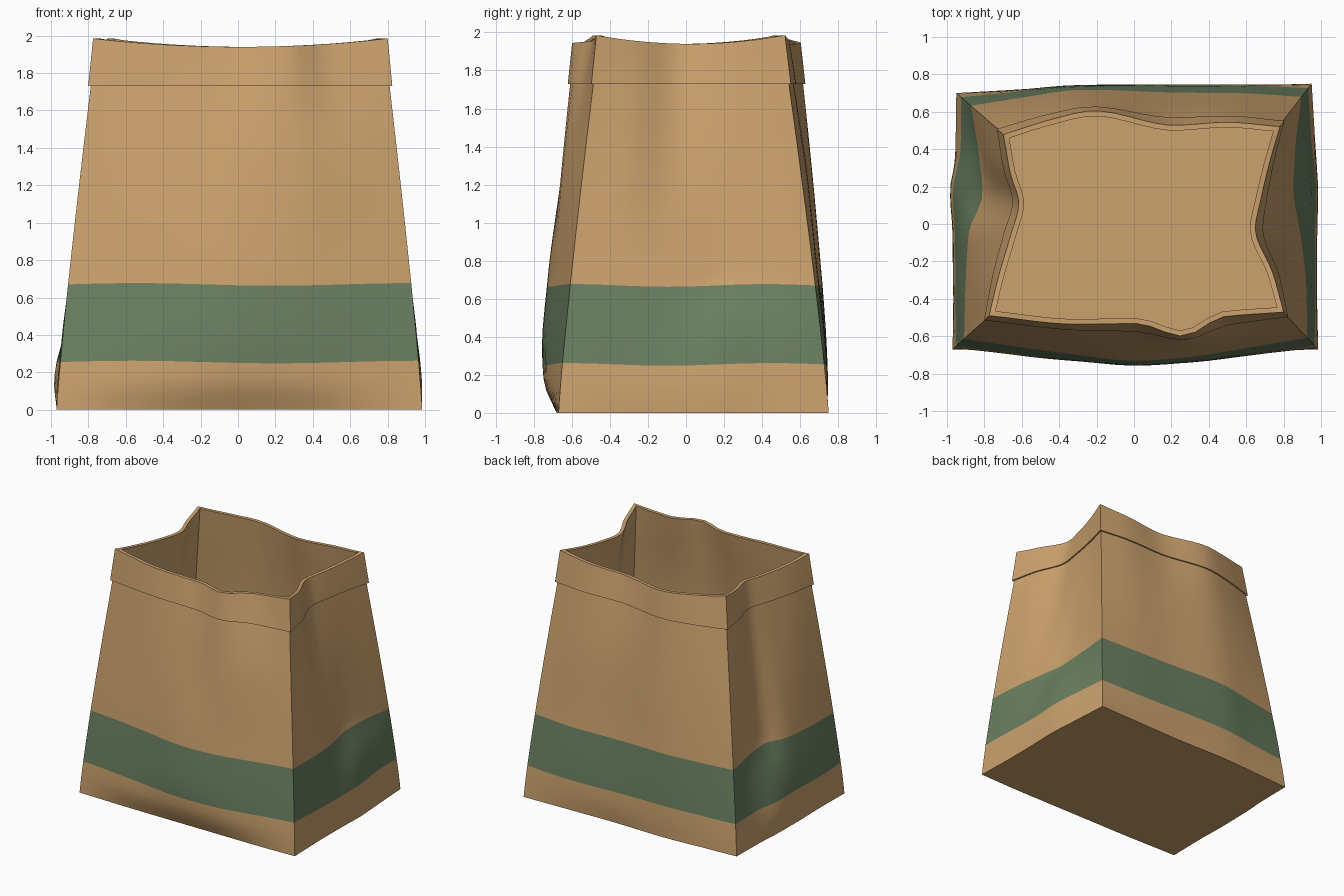
import bpy
import bmesh
import math
from mathutils import Vector

cube = bpy.data.objects.get("Cube")
if cube:
    bpy.data.objects.remove(cube)


def make_material(name, color):
    mat = bpy.data.materials.new(name)
    mat.use_nodes = True
    mat.diffuse_color = color
    bsdf = mat.node_tree.nodes["Principled BSDF"]
    bsdf.inputs["Base Color"].default_value = color
    bsdf.inputs["Roughness"].default_value = 0.9
    return mat


KRAFT = make_material("kraft_paper", (0.6, 0.36, 0.155, 1))
GREEN = make_material("green_band", (0.145, 0.215, 0.12, 1))

SEGMENTS = 20          # samples along each side
TOP = 1.95
CUFF_Z = 1.73
LEVELS = [0, 0.17, 0.45, 0.7, 1.3, TOP]

# Four corners, counter-clockwise from front at -x: foot and mouth positions
FOOT = [Vector(p) for p in ((-0.97, -0.67), (0.985, -0.67), (0.95, 0.75), (-0.95, 0.7))]
MOUTH = [Vector(p) for p in ((-0.76, -0.48), (0.785, -0.46), (0.765, 0.51), (-0.685, 0.47))]

# Outward bulge in hundredths: stations along the side, then one row per level
FRONT = ([0, 0.3, 0.5, 0.66, 0.8, 1],
         [(1, 1, 1, 1), (7, 9, 8, 5), (8, 12, 10, 6),
          (8, 12, 10, 6), (7, 10, 11, 7), (5, 5, 12, 2)])
RIGHT = ([0, 0.2, 0.45, 0.6, 0.8, 1],
         [(0, 1, 2, 1), (1, 2, 3, 1), (1, 0, 2, 0),
          (0, -3, -6, -4), (-2, -9, -8, -5), (-5, -14, -11, -6)])
BACK = ([0, 0.2, 0.37, 0.68, 0.83, 1],
        [(0, 0, 2, 1), (2, 3, 4, 2), (3, 4, 6, 3),
         (3, 4, 7, 4), (4, 5, 9, 6), (3, 2, 11, 7)])
LEFT = ([0, 0.2, 0.38, 0.55, 0.8, 1],
        [(0, 1, 1, 0), (0, 4, 2, 1), (-2, 0, 1, 1),
         (-5, -8, -1, 0), (-4, -10, -5, -1), (-5, -11, -8, -3)])
SIDES = [FRONT, RIGHT, BACK, LEFT]


def curve(xs, ys, x):
    """Smooth curve through points, with slopes limited to avoid overshoot."""
    def slope(i):
        if i == 0 or i == len(xs) - 1:
            j = min(i, len(xs) - 2)
            return (ys[j + 1] - ys[j]) / (xs[j + 1] - xs[j])
        a = (ys[i] - ys[i - 1]) / (xs[i] - xs[i - 1])
        b = (ys[i + 1] - ys[i]) / (xs[i + 1] - xs[i])
        return 0 if a * b <= 0 else 2 * a * b / (a + b)

    i = max(k for k in range(len(xs) - 1) if k == 0 or xs[k] <= x)
    h = xs[i + 1] - xs[i]
    t = (x - xs[i]) / h
    blend = t * t * (3 - 2 * t)
    return (ys[i] + (ys[i + 1] - ys[i]) * blend
            + h * t * (1 - t) * ((1 - t) * slope(i) - t * slope(i + 1)))


def outline(z):
    """Plan outline of the bag at one height."""
    z = min(max(z, 0), TOP)
    rise = (z / TOP) ** 1.15
    corners = [f.lerp(m, rise) for f, m in zip(FOOT, MOUTH)]
    points = []
    for k, (stations, rows) in enumerate(SIDES):
        a, b = corners[k], corners[(k + 1) % 4]
        along = (b - a).normalized()
        out = Vector((along.y, -along.x))
        bulge = [0] + [curve(LEVELS, [r[c] / 100 for r in rows], z) for c in range(4)] + [0]
        for s in range(SEGMENTS):
            t = s / SEGMENTS
            points.append(a.lerp(b, t) + out * curve(stations, bulge, t))
    return points


def grow(points, amount):
    """Offset an outline along its mitred normals."""
    result = []
    for i, p in enumerate(points):
        d1 = (p - points[i - 1]).normalized()
        d2 = (points[(i + 1) % len(points)] - p).normalized()
        n1, n2 = Vector((d1.y, -d1.x)), Vector((d2.y, -d2.x))
        result.append(p + (n1 + n2) / (1 + n1.dot(n2)) * amount)
    return result


def rim_height(i):
    t = (i % SEGMENTS) / SEGMENTS
    return 1.985 - 0.045 * math.sin(math.pi * t) ** 0.8


def ring(z, offset=0, wave=0, cuff=None):
    """One row of points; cuff (0 to 1) blends height up to the uneven rim."""
    row = []
    for i, p in enumerate(grow(outline(z), offset)):
        height = z + wave * math.sin(i * math.tau * 5 / (4 * SEGMENTS))
        if cuff is not None:
            height = CUFF_Z + cuff * (rim_height(i) - CUFF_Z)
        row.append((p.x, p.y, height))
    return row


def loft(name, rows, green_rows=(), cap_start=False, cap_end=False):
    bm = bmesh.new()
    grid = [[bm.verts.new(co) for co in row] for row in rows]
    count = len(grid[0])
    for r in range(len(grid) - 1):
        for i in range(count):
            j = (i + 1) % count
            face = bm.faces.new((grid[r][i], grid[r][j], grid[r + 1][j], grid[r + 1][i]))
            face.material_index = 1 if r in green_rows else 0
    if cap_start:
        bm.faces.new(grid[0][::-1])
    if cap_end:
        bm.faces.new(grid[-1])
    mesh = bpy.data.meshes.new(name)
    bm.to_mesh(mesh)
    bm.free()
    mesh.materials.append(KRAFT)
    mesh.materials.append(GREEN)
    obj = bpy.data.objects.new(name, mesh)
    bpy.context.collection.objects.link(obj)
    bpy.ops.object.select_all(action='DESELECT')
    obj.select_set(True)
    bpy.context.view_layer.objects.active = obj
    bpy.ops.object.shade_smooth_by_angle(angle=math.radians(40))
    return obj


# Outer wall with the base, and the green band between two wavy rows
heights = [0, 0.06, 0.12, 0.18, 0.255, 0.35, 0.45, 0.56, 0.67]
heights += [0.67 + (CUFF_Z - 0.67) * k / 12 for k in range(1, 13)]
band = [heights.index(0.255), heights.index(0.67)]
wall = [ring(z, wave=0.007 if i in band else 0) for i, z in enumerate(heights)]
loft("bag_wall", wall, range(*band), cap_start=True)

# Folded cuff around the mouth, rolling over the rim to the inside
steps = [k / 4 for k in range(5)]
cuff_rows = [ring(CUFF_Z)]
cuff_rows += [ring(CUFF_Z + f * (TOP - CUFF_Z), 0.012, cuff=f) for f in steps]
cuff_rows += [ring(CUFF_Z + f * (TOP - CUFF_Z), -0.016, cuff=f) for f in reversed(steps)]
loft("bag_cuff", cuff_rows)

# Inside lining and floor
lining = [ring(z, -0.016) for z in reversed(heights[1:])] + [ring(0.02, -0.016)]
loft("bag_lining", lining, cap_end=True)
